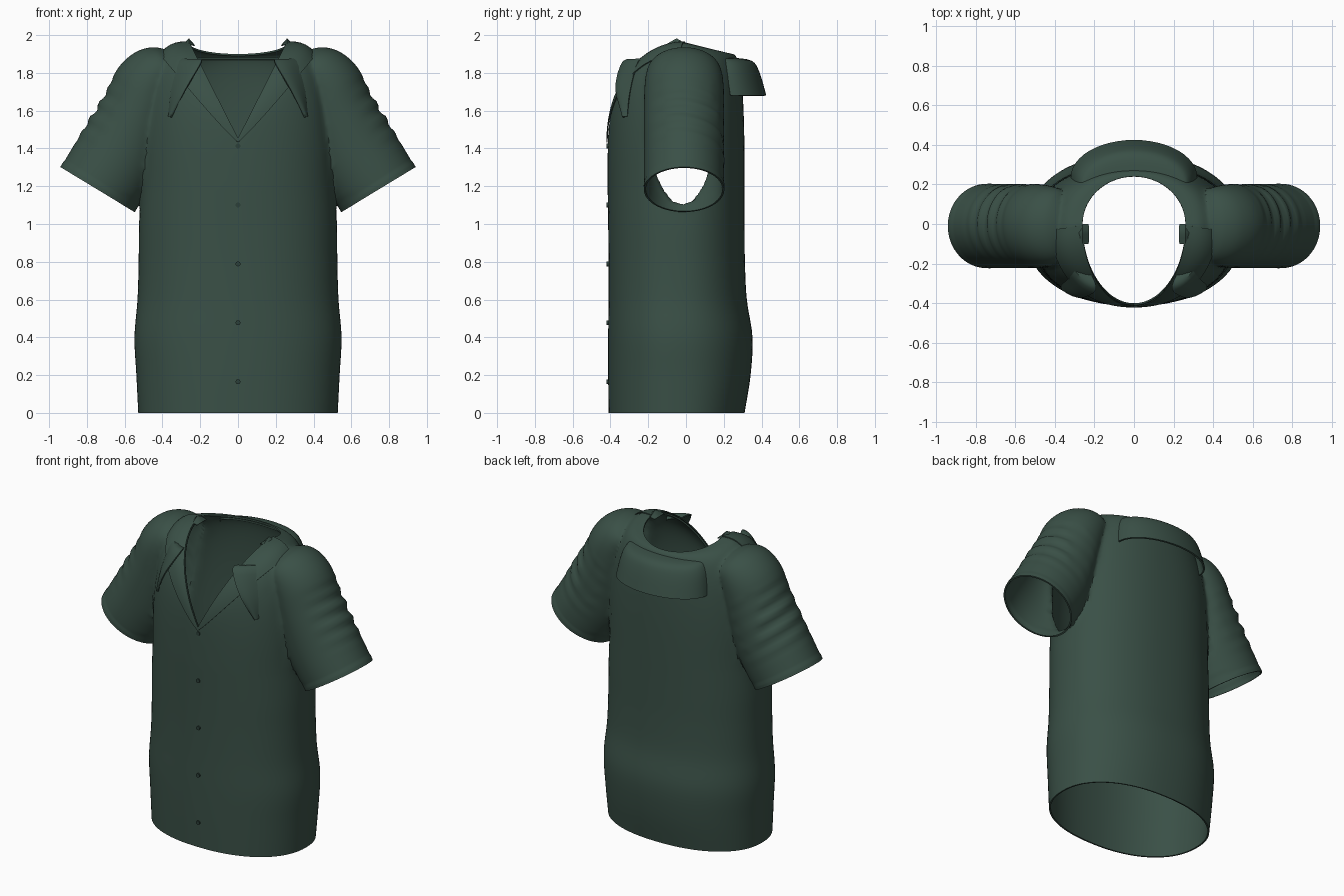
import bpy, bmesh, math
from mathutils import Vector

cube = bpy.data.objects.get("Cube")
if cube:
    bpy.data.objects.remove(cube, do_unlink=True)


def make_material(name, rgb):
    m = bpy.data.materials.new(name)
    m.use_nodes = True
    m.diffuse_color = (*rgb, 1)
    bsdf = m.node_tree.nodes["Principled BSDF"]
    bsdf.inputs["Base Color"].default_value = (*rgb, 1)
    bsdf.inputs["Roughness"].default_value = 0.8
    return m


GREEN = make_material("dark green cloth", (0.042, 0.080, 0.062))
BUTTON = make_material("button green", (0.025, 0.050, 0.040))
CAP = make_material("temporary cap", (1, 0, 0))
SEG = 96


def spline(rows, u):
    """Smooth interpolation through a list of tuples, u from 0 to 1."""
    f = u * (len(rows) - 1)
    i = min(int(f), len(rows) - 2)
    t = f - i
    a, b, c, d = (rows[max(0, min(len(rows) - 1, i + k))] for k in (-1, 0, 1, 2))
    return [q + 0.5 * t * (r - p + t * (2 * p - 5 * q + 4 * r - s + t * (3 * (q - r) + s - p)))
            for p, q, r, s in zip(a, b, c, d)]


def make_object(name, bm, mats):
    me = bpy.data.meshes.new(name)
    bm.to_mesh(me)
    bm.free()
    ob = bpy.data.objects.new(name, me)
    bpy.context.collection.objects.link(ob)
    for m in mats:
        me.materials.append(m)
    return ob


def select(ob):
    bpy.ops.object.select_all(action='DESELECT')
    ob.select_set(True)
    bpy.context.view_layer.objects.active = ob


def apply(ob, kind, **settings):
    select(ob)
    mod = ob.modifiers.new(kind.lower(), kind)
    for key, value in settings.items():
        setattr(mod, key, value)
    bpy.ops.object.modifier_apply(modifier=mod.name)


def smooth(ob, angle=40):
    select(ob)
    bpy.ops.object.shade_smooth_by_angle(angle=math.radians(angle))


def loft(rings, closed=True):
    bm = bmesh.new()
    rows = [[bm.verts.new(p) for p in r] for r in rings]
    for a, b in zip(rows, rows[1:]):
        n = len(a)
        for i in range(n if closed else n - 1):
            j = (i + 1) % n
            bm.faces.new((a[i], a[j], b[j], b[i]))
    return bm, rows


def power(v, p):
    return math.copysign(abs(v) ** p, v)


# Torso: z, half width, front y, back y
LEVELS = [(0, .528, -.41, .31), (.2, .538, -.412, .342), (.4, .548, -.412, .352),
          (.6, .532, -.41, .322), (.8, .526, -.41, .312), (1.0, .524, -.412, .31),
          (1.2, .515, -.415, .31)]


def body_point(t, u):
    z, w, front, back = spline(LEVELS, u)
    c, s = power(math.cos(t), .9), power(math.sin(t), .9)
    mid = -0.04
    return Vector((w * c, mid + s * ((back - mid) if s > 0 else (mid - front)), z))


def neck_point(t):
    c, s = math.cos(t), math.sin(t)
    if s < 0:
        return Vector((.26 * c, .41 * s, 1.45 + .51 * abs(c)))
    return Vector((.26 * c, .24 * s, 1.96 - .06 * s))


def yoke_point(t, v):
    """Rounded shoulder surface between the chest ring and the neckline."""
    a, b = body_point(t, 1), neck_point(t)
    h, r = math.cos(v * math.pi / 2) ** .7, math.sin(v * math.pi / 2) ** .7
    p = b + (a - b) * h
    p.z = a.z + (b.z - a.z) * r
    return p


angles = [2 * math.pi * i / SEG for i in range(SEG)]
rings = [[body_point(t, k / 30) for t in angles] for k in range(31)]
rings += [[yoke_point(t, k / 24) for t in angles] for k in range(1, 25)]
bm, rows = loft(rings)
bm.faces.new(rows[0]).material_index = 1
hub = bm.verts.new((0, -.1, 1.75))
for i in range(SEG):
    bm.faces.new((rows[-1][i], rows[-1][(i + 1) % SEG], hub)).material_index = 1
bmesh.ops.recalc_face_normals(bm, faces=bm.faces)
shirt = make_object("shirt_body", bm, [GREEN, CAP])

# Sleeves: inner x, z, outer x, z, half depth; from cuff to shoulder
SLEEVE = [(.55, 1.065, .938, 1.30, .21), (.50, 1.13, .885, 1.39, .212), (.42, 1.26, .80, 1.53, .212),
          (.36, 1.45, .705, 1.685, .212), (.32, 1.6, .635, 1.825, .21), (.30, 1.68, .55, 1.905, .20),
          (.28, 1.72, .46, 1.935, .18), (.27, 1.74, .38, 1.925, .14)]


def sleeve_ring(side, u):
    xi, zi, xo, zo, d = spline(SLEEVE, u)
    mid, half = Vector(((xi + xo) / 2, -.01, (zi + zo) / 2)), Vector(((xo - xi) / 2, 0, (zo - zi) / 2))
    out = []
    for i in range(64):
        t = 2 * math.pi * i / 64
        # Soft cloth folds on the outer half, a raised band at the cuff
        fade = max(0, 1 - abs(u - .36) / .2) * max(0, math.cos(t - .5))
        k = 1 + .05 * fade * math.sin(u * 85 + 1.5 * math.sin(t)) + (.015 if u < .06 else 0)
        p = mid + half * math.cos(t) * k + Vector((0, d * math.sin(t) * k, 0))
        out.append((side * p.x, p.y, p.z))
    return out


for side in (1, -1):
    bm, rows = loft([sleeve_ring(side, k / 56) for k in range(57)])
    bm.faces.new(rows[0]).material_index = 1
    bm.faces.new(rows[-1])
    bmesh.ops.recalc_face_normals(bm, faces=bm.faces)
    sleeve = make_object("sleeve", bm, [GREEN, CAP])
    apply(shirt, 'BOOLEAN', operation='UNION', solver='EXACT', object=sleeve)
    bpy.data.objects.remove(sleeve, do_unlink=True)

# Open the hem, neck and cuffs, then soften the armhole seams
bm = bmesh.new()
bm.from_mesh(shirt.data)
bmesh.ops.delete(bm, geom=[f for f in bm.faces if f.material_index == 1], context='FACES')
bmesh.ops.remove_doubles(bm, verts=bm.verts, dist=.0015)
seam = {v for e in bm.edges if len(e.link_faces) == 2 and e.calc_face_angle(0) > .3
        for v in e.verts if .3 < abs(v.co.x) < .62 and v.co.z > 1.08}
for _ in range(2):
    seam |= {e.other_vert(v) for v in seam for e in v.link_edges}
seam = [v for v in seam if not v.is_boundary]
for _ in range(6):
    bmesh.ops.smooth_vert(bm, verts=seam, factor=.5, use_axis_x=True, use_axis_y=True, use_axis_z=True)
bm.to_mesh(shirt.data)
bm.free()
while len(shirt.data.materials) > 1:
    shirt.data.materials.pop(index=len(shirt.data.materials) - 1)
bpy.data.materials.remove(CAP)
apply(shirt, 'SOLIDIFY', thickness=.01, offset=-1)
smooth(shirt, 50)


def cloth_panel(name, rows, thickness=.01):
    bm, _ = loft(rows, closed=False)
    bmesh.ops.recalc_face_normals(bm, faces=bm.faces)
    ob = make_object(name, bm, [GREEN])
    apply(ob, 'SOLIDIFY', thickness=thickness, offset=0)
    smooth(ob)
    return ob


# Back collar flap: half width, end y, middle y, z
FLAP = [(.25, .17, .25, 1.875), (.27, .20, .345, 1.86), (.295, .215, .385, 1.80), (.315, .235, .42, 1.68)]
flap_rows = []
for k in range(13):
    w, ye, ym, z = spline(FLAP, k / 12)
    flap_rows.append([(w * math.sin(a), ye + (ym - ye) * math.cos(a), z)
                      for a in (math.pi * (i / 24 - .5) for i in range(25))])
cloth_panel("collar_back", flap_rows)

# Front collar points: inner edge xyz, outer edge xyz
POINTS = [(.22, -.25, 1.855, .28, -.19, 1.855), (.192, -.33, 1.86, .308, -.25, 1.86),
          (.275, -.37, 1.715, .352, -.295, 1.70), (.355, -.325, 1.565, .365, -.31, 1.57)]
for side, label in ((1, "left"), (-1, "right")):
    rows = []
    for k in range(13):
        p = spline(POINTS, k / 12)
        a, b = Vector(p[:3]), Vector(p[3:])
        rows.append([(side * q.x, q.y - .015 * math.sin(math.pi * j / 6), q.z)
                     for j in range(7) for q in [a.lerp(b, j / 6)]])
    cloth_panel("collar_point_" + label, rows)

    # Folded facing along the V neckline
    rows = []
    for k in range(25):
        t = -math.pi / 2 * (k / 24)
        row = []
        for j in range(7):
            p = yoke_point(t, .68 + .32 * j / 6) + Vector((0, -.006, .004))
            row.append((side * p.x, p.y, p.z))
        rows.append(row)
    cloth_panel("neck_facing_" + label, rows, .006)

    # Small peak where the facing meets the shoulder
    tip = [[(side * (.26 + dx), y, 1.945 + h) for dx, h in ((-.03, 0), (0, .035 * (1 - abs(y + .05) / .06)), (.04, -.01))]
           for y in (-.10, -.07, -.05, -.03, 0)]
    cloth_panel("neck_peak_" + label, tip, .006)

# Buttons down the front
for i in range(5):
    bpy.ops.mesh.primitive_cylinder_add(vertices=20, radius=.013, depth=.014,
                                        location=(0, -.413, .165 + .312 * i),
                                        rotation=(math.pi / 2, 0, 0))
    button = bpy.context.object
    button.name = "button"
    button.data.materials.append(BUTTON)
    smooth(button)
